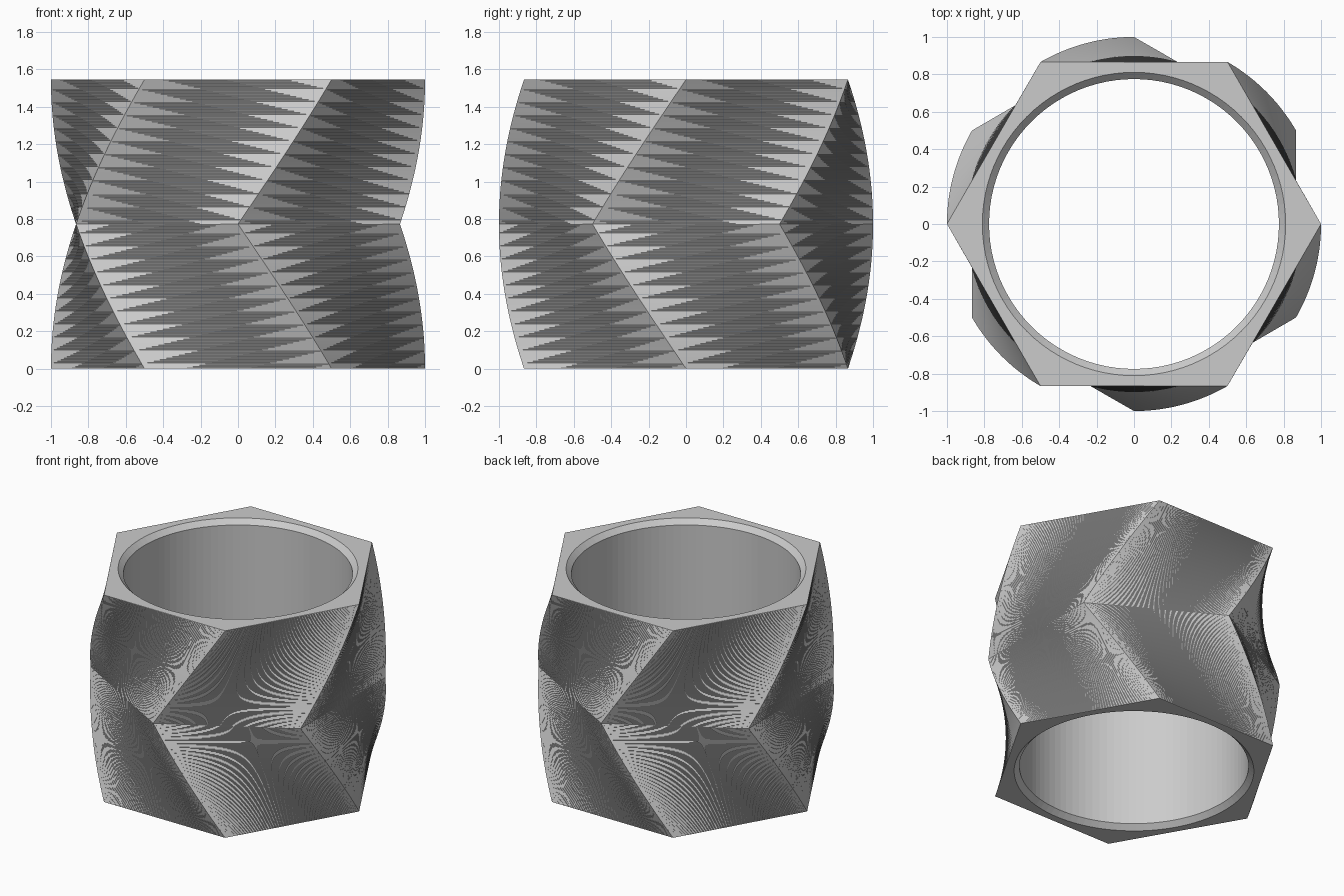
import bpy, bmesh
from math import pi, cos, sin

if "Cube" in bpy.data.objects:
    bpy.data.objects.remove(bpy.data.objects["Cube"])

HEIGHT, BORE, CHAMFER = 1.545, 0.775, 0.036
TWIST = pi / 6
LAYERS = 100          # layers in each half
SEG = 96              # bore segments, a multiple of 12

grey = bpy.data.materials.new("plain grey")
grey.diffuse_color = (0.6, 0.6, 0.6, 1)
grey.use_nodes = True
grey.node_tree.nodes["Principled BSDF"].inputs["Base Color"].default_value = grey.diffuse_color

bm = bmesh.new()


def ring(radius, z, n, turn=0.0):
    return [bm.verts.new((radius * cos(turn + 2 * pi * i / n),
                          radius * sin(turn + 2 * pi * i / n), z)) for i in range(n)]


# Twisted hexagonal outside: turns one way to mid height, then back
outer = []
for j in range(2 * LAYERS + 1):
    t = j / LAYERS
    outer.append(ring(1.0, HEIGHT * t / 2, 6, -TWIST * (1 - abs(1 - t))))

for j, (low, high) in enumerate(zip(outer, outer[1:])):
    for k in range(6):
        a0, b0, a1, b1 = low[k], low[(k + 1) % 6], high[k], high[(k + 1) % 6]
        if j < LAYERS:
            bm.faces.new((a0, b0, b1))
            bm.faces.new((a0, b1, a1))
        else:
            bm.faces.new((a0, b0, a1))
            bm.faces.new((b0, b1, a1))

# Round bore with a chamfer at each end
bore = [ring(BORE + CHAMFER, 0, SEG), ring(BORE, CHAMFER, SEG),
        ring(BORE, HEIGHT - CHAMFER, SEG), ring(BORE + CHAMFER, HEIGHT, SEG)]
for low, high in zip(bore, bore[1:]):
    for i in range(SEG):
        n = (i + 1) % SEG
        bm.faces.new((low[n], low[i], high[i], high[n]))

# Flat end faces between hexagon and bore
step = SEG // 6
for hexagon, circle, top in ((outer[0], bore[0], False), (outer[-1], bore[-1], True)):
    for k in range(6):
        mid = step * k + step // 2
        tris = [(hexagon[k], circle[(i + 1) % SEG], circle[i % SEG])
                for i in range(step * k - step // 2, mid)]
        tris.append((hexagon[k], hexagon[(k + 1) % 6], circle[mid % SEG]))
        for tri in tris:
            bm.faces.new(tri if top else tri[::-1])

bmesh.ops.recalc_face_normals(bm, faces=bm.faces[:])
mesh = bpy.data.meshes.new("twisted_hex_ring")
bm.to_mesh(mesh)
bm.free()
mesh.materials.append(grey)
obj = bpy.data.objects.new("twisted_hex_ring", mesh)
bpy.context.collection.objects.link(obj)
